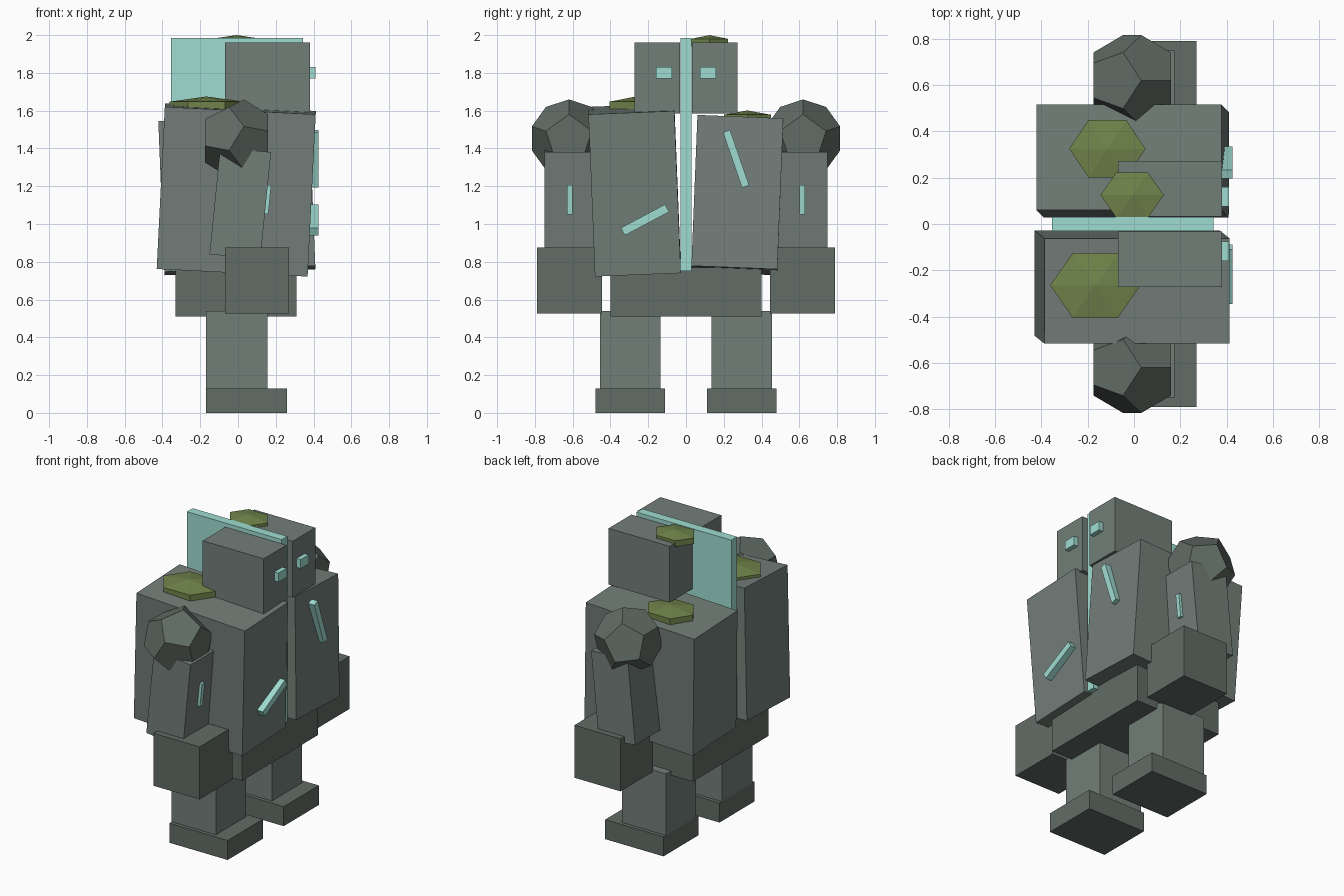
import bpy, bmesh
from math import sin, cos, radians
from mathutils import Matrix, Euler

if "Cube" in bpy.data.objects:
    bpy.data.objects.remove(bpy.data.objects["Cube"])


def material(name, rgb):
    m = bpy.data.materials.new(name)
    m.diffuse_color = (*rgb, 1)
    m.use_nodes = True
    m.node_tree.nodes["Principled BSDF"].inputs["Base Color"].default_value = m.diffuse_color
    return m


STONE = material("stone", (0.17, 0.21, 0.19))
DARK = material("dark_stone", (0.12, 0.15, 0.13))
GLOW = material("crystal", (0.35, 0.72, 0.64))
MOSS = material("moss", (0.16, 0.23, 0.07))


def finish(name, bm, mat):
    bmesh.ops.recalc_face_normals(bm, faces=bm.faces)
    me = bpy.data.meshes.new(name)
    bm.to_mesh(me)
    bm.free()
    me.materials.append(mat)
    ob = bpy.data.objects.new(name, me)
    bpy.context.collection.objects.link(ob)
    return ob


def box(name, center, size, mat, rot=(0, 0, 0)):
    bm = bmesh.new()
    bmesh.ops.create_cube(bm, size=1, matrix=Matrix.LocRotScale(None, None, size))
    ob = finish(name, bm, mat)
    ob.location = center
    ob.rotation_euler = Euler(rot)
    return ob


def span(name, x, y, z, mat):
    """Upright box given by its ranges."""
    r = (x, y, z)
    return box(name, [(a + b) / 2 for a, b in r], [abs(b - a) for a, b in r], mat)


def hull(name, pts, center, mat):
    """Convex solid with coplanar triangles merged."""
    bm = bmesh.new()
    for p in pts:
        bm.verts.new(p)
    bmesh.ops.convex_hull(bm, input=bm.verts)
    bmesh.ops.dissolve_limit(bm, angle_limit=radians(1), verts=bm.verts, edges=bm.edges)
    ob = finish(name, bm, mat)
    ob.location = center
    return ob


def boulder(name, center, r):
    """Dodecahedron with a pentagon facing forward."""
    pts = []
    for k in range(5):
        for s in (1, -1):
            a = radians(90 * s + 72 * k)
            for d, q in ((0.7947, 0.6071), (0.1876, 0.9822)):
                pts.append((s * d * r, q * r * cos(a), q * r * sin(a)))
    return hull(name, pts, center, DARK)


def moss(name, center, rx, ry, h):
    """Flattened six-sided dome."""
    pts = [(0, 0, h), (0, 0, -h)]
    for k in range(6):
        a = radians(60 * k)
        pts += [(rx * cos(a), ry * sin(a), s * h / 2) for s in (1, -1)]
    return hull(name, pts, center, MOSS)


# paired limbs, head halves and eyes (the figure faces +x)
for s, side in ((1, "left"), (-1, "right")):
    def sy(a, b):
        return (s * a, s * b)
    span(f"foot_{side}", (-0.17, 0.26), sy(0.11, 0.48), (0, 0.13), DARK)
    span(f"leg_{side}", (-0.17, 0.155), sy(0.135, 0.455), (0.13, 0.54), STONE)
    span(f"fist_{side}", (-0.07, 0.27), sy(0.445, 0.79), (0.525, 0.875), DARK)
    box(f"arm_{side}", (0.012, s * 0.62, 1.11), (0.27, 0.26, 0.57), STONE, (0, 0.1, 0))
    box(f"arm_rune_{side}", (0.153, s * 0.615, 1.13), (0.03, 0.03, 0.155), GLOW, (0, 0.1, 0))
    boulder(f"shoulder_{side}", (-0.008, s * 0.62, 1.453), 0.21)
    span(f"head_{side}", (-0.07, 0.38), sy(0.033, 0.272), (1.585, 1.96), STONE)
    span(f"eye_{side}", (0.36, 0.41), sy(0.075, 0.16), (1.77, 1.83), GLOW)

# hips and split torso, halves leaning apart
span("hips", (-0.33, 0.31), (-0.4, 0.4), (0.51, 0.77), DARK)
box("torso_right", (-0.009, -0.272, 1.18), (0.8, 0.455, 0.86), STONE, (0.04, 0.05, 0))
box("torso_left", (-0.006, 0.272, 1.153), (0.8, 0.455, 0.80), STONE, (-0.04, -0.04, 0))

# crystal slab filling the split
span("crystal_core", (-0.355, 0.343), (-0.03, 0.03), (0.75, 1.985), GLOW)

# glowing chest runes
box("chest_rune_low", (0.4, -0.217, 1.022), (0.05, 0.265, 0.045), GLOW, (radians(28), 0, 0))
box("chest_rune_high", (0.4, 0.265, 1.345), (0.05, 0.04, 0.31), GLOW, (radians(19), 0, 0))

# moss patches
moss("moss_shoulder_left", (-0.115, 0.325, 1.556), 0.165, 0.143, 0.045)
moss("moss_shoulder_right", (-0.167, -0.265, 1.62), 0.195, 0.162, 0.055)
moss("moss_head", (-0.008, 0.125, 1.96), 0.137, 0.113, 0.04)
